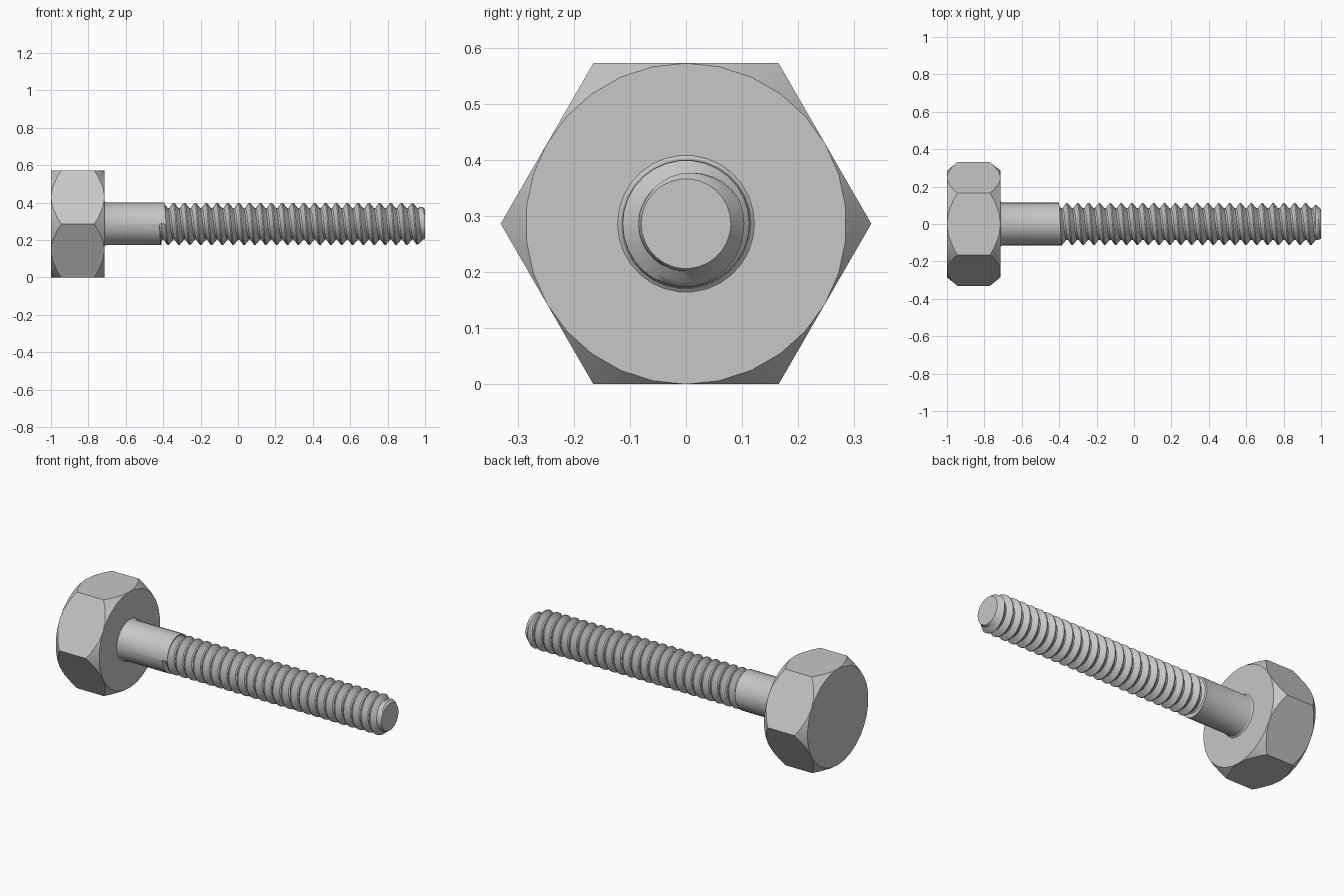
import bpy, bmesh
from math import sin, cos, pi, radians

cube = bpy.data.objects.get("Cube")
if cube:
    bpy.data.objects.remove(cube, do_unlink=True)

steel = bpy.data.materials.new("steel_grey")
steel.use_nodes = True
grey = (0.57, 0.57, 0.57, 1)
steel.diffuse_color = grey
steel.node_tree.nodes["Principled BSDF"].inputs["Base Color"].default_value = grey

APOTHEM = 0.286          # half the head width, also the axis height
HEAD_END = -0.714
SHANK_R, ROOT_R, CREST_R, TIP_R = 0.114, 0.085, 0.113, 0.08
PITCH, RIM = 0.058, -0.385
SEGS = 30


def point(x, r, a):
    """Point around the bolt axis; the angle runs front, top, back, bottom."""
    return (x, -r * cos(a), r * sin(a))


def bridge(bm, a, b, closed=True):
    n = len(a)
    for i in range(n if closed else n - 1):
        j = (i + 1) % n
        bm.faces.new((a[i], a[j], b[j], b[i]))


def finish(bm, name):
    bmesh.ops.recalc_face_normals(bm, faces=bm.faces)
    mesh = bpy.data.meshes.new(name)
    bm.to_mesh(mesh)
    bm.free()
    obj = bpy.data.objects.new(name, mesh)
    obj.location.z = APOTHEM
    mesh.materials.append(steel)
    bpy.context.collection.objects.link(obj)
    bpy.ops.object.select_all(action="DESELECT")
    obj.select_set(True)
    bpy.context.view_layer.objects.active = obj
    bpy.ops.object.shade_smooth_by_angle(angle=radians(28))


# Hexagonal head with conical chamfers on both ends
bm = bmesh.new()
angles = sorted(set(range(0, 360, 12)) | set(range(30, 390, 60)))
rings = [[], [], [], []]
for deg in angles:
    off = (deg + 30) % 60 - 30
    hex_r = APOTHEM / cos(radians(off))
    cap_r = APOTHEM * (cos(radians(6)) if deg % 12 else 1)
    drop = (hex_r - APOTHEM) * 1.25
    a = radians(deg + 90)
    for ring, x, r in zip(rings, (-1, -1 + drop, HEAD_END - drop, HEAD_END),
                          (cap_r, hex_r, hex_r, cap_r)):
        ring.append(bm.verts.new(point(x, r, a)))
for lower, upper in zip(rings, rings[1:]):
    bridge(bm, lower, upper)
bm.faces.new(rings[0])
bm.faces.new(rings[-1])
bmesh.ops.remove_doubles(bm, verts=bm.verts, dist=0.0005)
finish(bm, "hex_head")

# Plain shank with a small fillet and a rim that follows the thread start
bm = bmesh.new()
profile = [(-0.72, 0.122), (HEAD_END, 0.122), (-0.71, 0.117), (-0.703, SHANK_R)]
rings = [[] for _ in range(len(profile) + 2)]
for i in range(SEGS + 1):
    a = 2 * pi * i / SEGS
    rim = RIM - 0.6 * PITCH * i / SEGS
    for ring, (x, r) in zip(rings, profile + [(rim, SHANK_R), (rim, ROOT_R - 0.01)]):
        ring.append(bm.verts.new(point(x, r, a)))
for lower, upper in zip(rings, rings[1:]):
    bridge(bm, lower, upper, closed=False)
bm.faces.new((rings[-2][0], rings[-1][0], rings[-1][-1], rings[-2][-1]))
bmesh.ops.remove_doubles(bm, verts=bm.verts, dist=0.0005)
finish(bm, "plain_shank")

# Helical thread swept past both ends, then trimmed
bm = bmesh.new()
tooth = [(0, CREST_R), (0.4, ROOT_R), (0.55, ROOT_R), (0.9, CREST_R), (1, CREST_R)]
turns_ahead, turns = 26, 30
previous = None
for i in range(turns * SEGS + 1):
    a = 2 * pi * i / SEGS
    base = RIM + PITCH * (turns_ahead - i / SEGS)
    row = [bm.verts.new(point(base + u * PITCH, r, a)) for u, r in tooth]
    if previous:
        bridge(bm, previous, row, closed=False)
    previous = row
bmesh.ops.remove_doubles(bm, verts=bm.verts, dist=0.0005)


def cut(x, **clear):
    bmesh.ops.bisect_plane(bm, geom=bm.verts[:] + bm.edges[:] + bm.faces[:],
                           plane_co=(x, 0, 0), plane_no=(1, 0, 0), **clear)


cut(1, clear_outer=True)
cut(-0.45, clear_inner=True)
cut(0.97)
# Chamfered tip
for v in bm.verts:
    r = (v.co.y ** 2 + v.co.z ** 2) ** 0.5
    limit = TIP_R + 0.8 * (1 - v.co.x)
    if r > limit:
        v.co.y *= limit / r
        v.co.z *= limit / r
bmesh.ops.remove_doubles(bm, verts=bm.verts, dist=0.0002)
bmesh.ops.holes_fill(bm, edges=[e for e in bm.edges if e.is_boundary], sides=0)
finish(bm, "threaded_rod")
